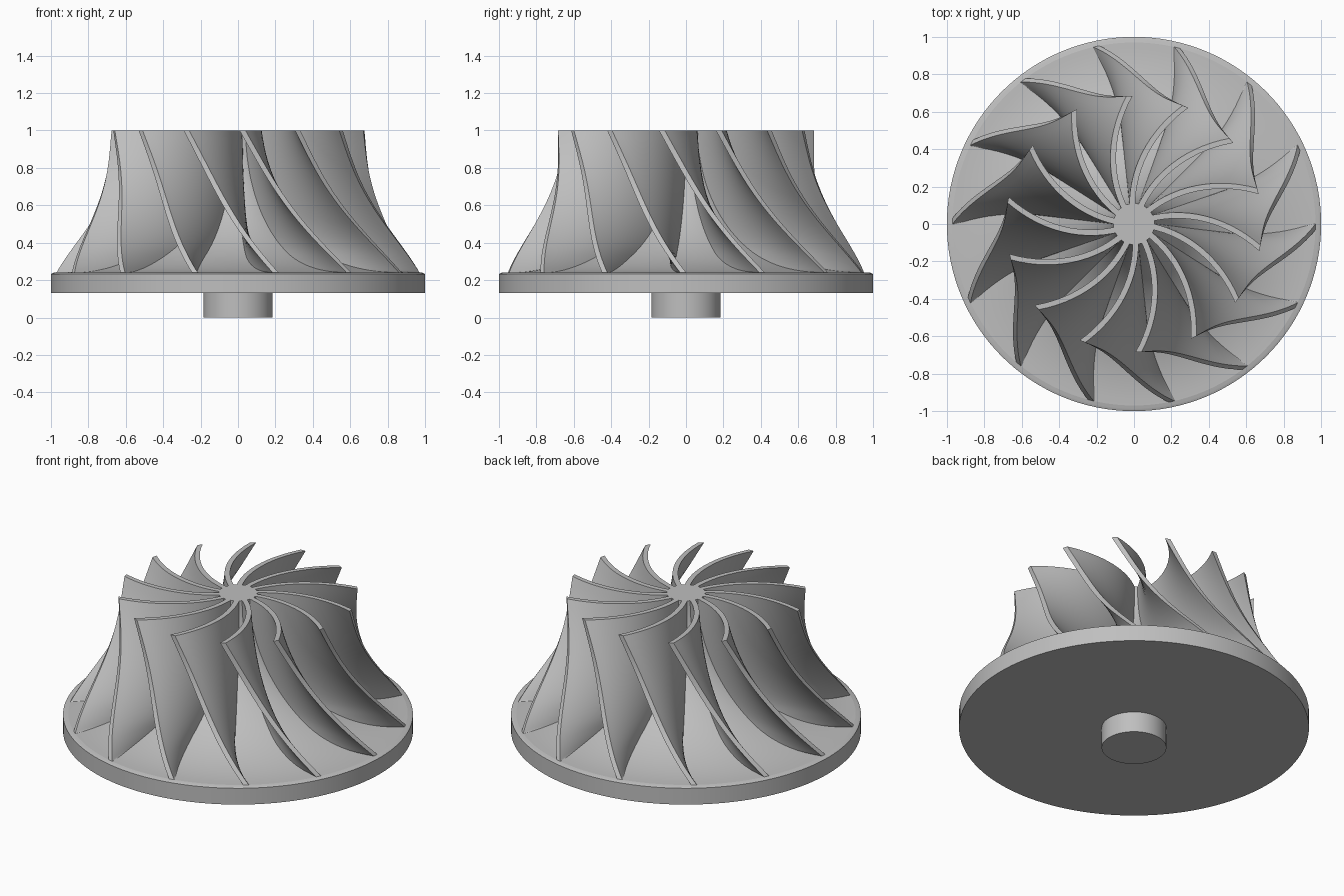
import bpy, bmesh
from math import sin, cos, pi, radians, degrees
from mathutils import Matrix, Vector

cube = bpy.data.objects.get("Cube")
if cube:
    bpy.data.objects.remove(cube)

BLADES = 14
TOP, DECK = 1.0, 0.24            # blade top and upper face of the plate
HUB_R, FOOT_R, TIP_R = 0.11, 0.97, 0.685
THICK = 0.032

grey = bpy.data.materials.new("satin grey")
grey.use_nodes = True
colour = (0.52, 0.52, 0.52, 1)
grey.diffuse_color = colour
grey.node_tree.nodes["Principled BSDF"].inputs["Base Color"].default_value = colour


def finish(bm, name):
    """Turn a bmesh into a smooth object with sharp edges kept."""
    bmesh.ops.remove_doubles(bm, verts=bm.verts, dist=0.0001)
    bmesh.ops.recalc_face_normals(bm, faces=bm.faces)
    mesh = bpy.data.meshes.new(name)
    bm.to_mesh(mesh)
    bm.free()
    mesh.materials.append(grey)
    mesh.shade_smooth()
    mesh.set_sharp_from_angle(angle=radians(35))
    obj = bpy.data.objects.new(name, mesh)
    bpy.context.collection.objects.link(obj)
    return obj


def lathe(name, profile, steps=128):
    """Spin an (r, z) profile around the z axis."""
    bm = bmesh.new()
    verts = [bm.verts.new((r, 0, z)) for r, z in profile]
    edges = [bm.edges.new(pair) for pair in zip(verts, verts[1:])]
    bmesh.ops.spin(bm, geom=verts + edges, cent=(0, 0, 0), axis=(0, 0, 1),
                   angle=2 * pi, steps=steps, use_merge=True)
    return finish(bm, name)


def hub_point(t):
    """Elliptical flare of the hub, t = 0 at the top and 1 at the plate."""
    a = t * pi / 2
    return FOOT_R - (FOOT_R - HUB_R) * cos(a), TOP - (TOP - DECK) * sin(a)


# Shaft stub, plate with a fine chamfer, and flared hub
lathe("shaft", [(0, 0), (0.185, 0), (0.185, 0.14), (0, 0.14)], 64)
lathe("back_plate", [(0, 0.13), (1, 0.13), (1, 0.233), (0.985, DECK), (0, DECK)])
flare = [hub_point(i / 32) for i in range(33)]
lathe("hub", [(0, TOP)] + flare + [(FOOT_R, 0.2), (0, 0.2)])


def blade_point(t, u, side):
    """Point on a blade: t runs down, u runs from root to outer edge."""
    root_r, z = hub_point(t)
    s = (TOP - z) / (TOP - DECK)
    tip_r = TIP_R + (FOOT_R - TIP_R) * s ** 3 * (2.5 - 1.5 * s)
    tip_a = 35.7 * s
    root_a = 29.5 + 6.2 * max(0, (root_r - 0.55) / (FOOT_R - 0.55)) ** 1.5
    inner = root_r - 0.025       # sink the root into the hub
    r = inner + (tip_r - inner) * u
    angle = radians(root_a + (tip_a - root_a) * u)
    across = Vector((-sin(angle), cos(angle), 0)) * side * THICK / 2
    return Vector((r * cos(angle), r * sin(angle), z)) + across


# One swept blade as a closed shell, copied around the axis
ROWS, COLS = 28, 14
bm = bmesh.new()
sheets = [[[bm.verts.new(blade_point(i / ROWS, j / COLS, side))
            for j in range(COLS + 1)] for i in range(ROWS + 1)]
          for side in (-1, 1)]
for sheet in sheets:
    for a, b in zip(sheet, sheet[1:]):
        for j in range(COLS):
            bm.faces.new((a[j], a[j + 1], b[j + 1], b[j]))


def bridge(left, right):
    for i in range(len(left) - 1):
        bm.faces.new((left[i], left[i + 1], right[i + 1], right[i]))


front, back = sheets
for row in (0, ROWS):
    bridge(front[row], back[row])
for col in (0, COLS):
    bridge([r[col] for r in front], [r[col] for r in back])

first = finish(bm, "blade")
for k in range(BLADES):
    blade = first if k == 0 else first.copy()
    if k:
        bpy.context.collection.objects.link(blade)
    blade.name = f"blade_{k + 1}"
    blade.matrix_world = Matrix.Rotation(radians(92) + 2 * pi * k / BLADES, 4, 'Z')
